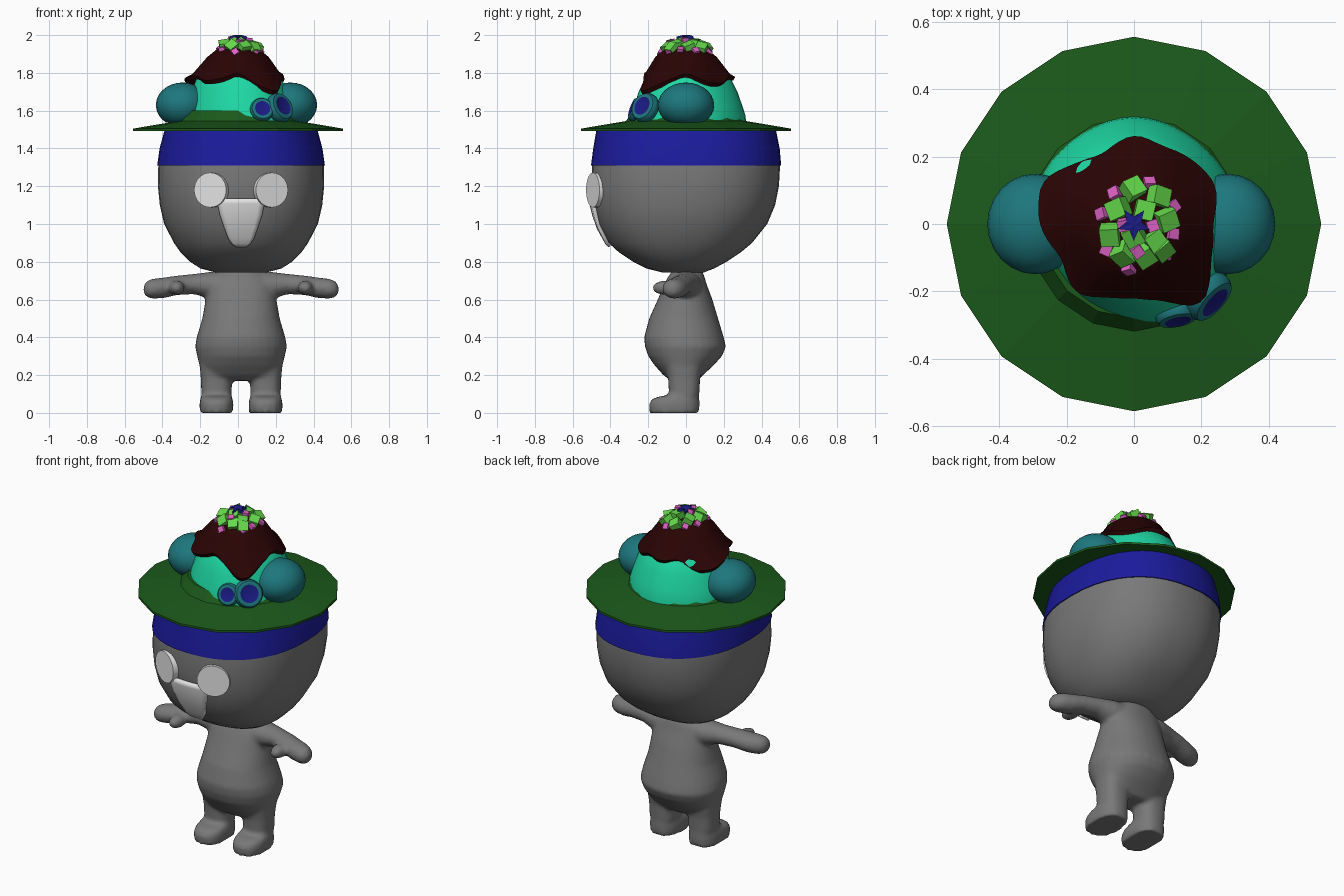
import bpy, bmesh, math, random
from mathutils import Vector, Euler

if "Cube" in bpy.data.objects:
    bpy.data.objects.remove(bpy.data.objects["Cube"])
random.seed(4)
CX = 0.016  # body and head centre line


def material(name, rgb):
    m = bpy.data.materials.new(name)
    m.diffuse_color = (*rgb, 1)
    m.use_nodes = True
    m.node_tree.nodes["Principled BSDF"].inputs["Base Color"].default_value = m.diffuse_color
    return m


GREY = material("body grey", (0.19, 0.19, 0.19))
PALE = material("pale grey", (0.78, 0.78, 0.78))
BLUE = material("deep blue", (0.011, 0.011, 0.34))
NAVY = material("berry blue", (0.011, 0.011, 0.24))
GREEN = material("dark green", (0.011, 0.1, 0.011))
MINT = material("mint", (0.013, 0.68, 0.37))
MAROON = material("maroon", (0.022, 0.001, 0.001))
TEAL = material("teal", (0.012, 0.185, 0.205))
LIME = material("lime", (0.13, 0.7, 0.07))
PINK = material("pink", (0.72, 0.12, 0.55))


def finish(name, bm, mat, smooth=60):
    bmesh.ops.recalc_face_normals(bm, faces=bm.faces)
    me = bpy.data.meshes.new(name)
    bm.to_mesh(me)
    bm.free()
    me.materials.append(mat)
    ob = bpy.data.objects.new(name, me)
    bpy.context.collection.objects.link(ob)
    if smooth:
        bpy.ops.object.select_all(action='DESELECT')
        ob.select_set(True)
        bpy.context.view_layer.objects.active = ob
        bpy.ops.object.shade_smooth_by_angle(angle=math.radians(smooth))
    return ob


def loft(bm, rings):
    vs = [[bm.verts.new(p) for p in r] for r in rings]
    n = len(vs[0])
    for a, b in zip(vs, vs[1:]):
        for i in range(n):
            bm.faces.new((a[i], a[(i + 1) % n], b[(i + 1) % n], b[i]))
    bm.faces.new(vs[0])
    bm.faces.new(vs[-1])


def ring(z, a, y0, y1, cx=0, n=32, e=2.0):
    """Horizontal superellipse from y0 to y1 with half width a."""
    pts = []
    for i in range(n):
        t = 2 * math.pi * i / n
        c, s = math.cos(t), math.sin(t)
        pts.append((cx + a * math.copysign(abs(c) ** (2 / e), c),
                    (y0 + y1) / 2 + (y1 - y0) / 2 * math.copysign(abs(s) ** (2 / e), s), z))
    return pts


def sample(table, t):
    """Linear lookup in rows whose first entry is the key."""
    for p, q in zip(table, table[1:]):
        if p[0] <= t <= q[0]:
            f = (t - p[0]) / (q[0] - p[0])
            return [u + (v - u) * f for u, v in zip(p, q)][1:]
    return table[-1][1:]


# Head: rows of height, half width, front, back
HEAD = [(0.742, 0.13, -0.12, 0.09), (0.765, 0.215, -0.21, 0.15), (0.80, 0.27, -0.28, 0.215),
        (0.85, 0.32, -0.355, 0.29), (0.90, 0.355, -0.41, 0.35), (1.0, 0.407, -0.465, 0.43),
        (1.1, 0.43, -0.492, 0.472), (1.2, 0.44, -0.502, 0.492), (1.31, 0.438, -0.497, 0.498),
        (1.4, 0.425, -0.485, 0.49), (1.5, 0.398, -0.468, 0.47)]
EXP = 2.3
bm = bmesh.new()
loft(bm, [ring(*r, cx=CX, e=EXP, n=40) for r in HEAD])
finish("head", bm, GREY, 50)

# Hat band: shell just outside the head
bm = bmesh.new()
loft(bm, [ring(z, a + 0.006, f - 0.006, b + 0.006, CX, 40, EXP) for z, a, f, b in HEAD[-3:]])
finish("hat_band", bm, BLUE, 50)


def head_front(x, z):
    a, f, b = sample(HEAD, z)
    return (f + b) / 2 - (b - f) / 2 * (1 - min(1, abs((x - CX) / a)) ** EXP) ** (1 / EXP)


# Eyes: flat discs lying on the face
for side, name in ((-1, "left_eye"), (1, "right_eye")):
    x, z = CX + side * 0.157, 1.18
    bm = bmesh.new()
    bmesh.ops.create_cone(bm, cap_ends=True, segments=28, radius1=0.092, radius2=0.092, depth=0.035)
    ob = finish(name, bm, PALE, 40)
    ob.location = (x, head_front(x, z) + 0.002, z)
    ob.rotation_euler = Vector((side * 0.42, -1, 0)).to_track_quat('Z', 'Y').to_euler()

# Nose: tapered plate that follows the face
bm = bmesh.new()
rows = []
for z, w in ((1.135, 0.12), (1.11, 0.122), (1.05, 0.11), (0.98, 0.086), (0.93, 0.068), (0.90, 0.048), (0.885, 0.024)):
    rows.append([bm.verts.new((CX + w * k / 4, head_front(CX + w * k / 4, z) - 0.008, z)) for k in range(-4, 5)])
for a, b in zip(rows, rows[1:]):
    for i in range(8):
        bm.faces.new((a[i], a[i + 1], b[i + 1], b[i]))
nose = finish("nose", bm, PALE, 50)
sol = nose.modifiers.new("thickness", 'SOLIDIFY')
sol.thickness, sol.offset = 0.022, 0

# Body: torso, legs, feet and arms fused into one skin
bm = bmesh.new()
TORSO = [(0.17, 0.15, -0.08, 0.06), (0.20, 0.20, -0.12, 0.09), (0.25, 0.22, -0.165, 0.145), (0.30, 0.232, -0.2, 0.19),
         (0.35, 0.243, -0.217, 0.212), (0.40, 0.235, -0.222, 0.20), (0.50, 0.205, -0.195, 0.17),
         (0.60, 0.188, -0.15, 0.14), (0.68, 0.178, -0.115, 0.11), (0.72, 0.155, -0.095, 0.098),
         (0.74, 0.12, -0.08, 0.09), (0.78, 0.10, -0.07, 0.08)]
loft(bm, [ring(*r, cx=CX, e=2.15) for r in TORSO])


def tube(points):
    """Round tube along x; points are x, y, z, ry, rz."""
    loft(bm, [[(x, y + ry * math.cos(k * math.pi / 8), z + rz * math.sin(k * math.pi / 8))
               for k in range(16)] for x, y, z, ry, rz in points])


for s in (-1, 1):
    lx = CX + s * 0.13
    loft(bm, [ring(*r, cx=lx, n=24, e=2.5) for r in (
        (0.0, 0.088, -0.193, 0.07), (0.05, 0.09, -0.195, 0.072), (0.072, 0.086, -0.18, 0.071),
        (0.085, 0.082, -0.15, 0.07), (0.095, 0.08, -0.09, 0.07), (0.18, 0.083, -0.095, 0.075),
        (0.26, 0.09, -0.11, 0.09))])
    tube([(CX + s * x, y, z, a, b) for x, y, z, a, b in (
        (0.08, 0.0, 0.67, 0.09, 0.085), (0.17, 0.0, 0.676, 0.078, 0.07), (0.25, -0.01, 0.682, 0.064, 0.054),
        (0.34, -0.03, 0.675, 0.064, 0.052), (0.41, -0.05, 0.662, 0.068, 0.055),
        (0.47, -0.065, 0.657, 0.062, 0.053), (0.50, -0.07, 0.655, 0.045, 0.042), (0.516, -0.072, 0.654, 0.02, 0.02))])
    # Thumb
    g = bmesh.ops.create_uvsphere(bm, u_segments=14, v_segments=10, radius=1)["verts"]
    for v in g:
        v.co = Vector((CX + s * 0.34, -0.11, 0.662)) + Vector((v.co.x * 0.042, v.co.y * 0.07, v.co.z * 0.038))
body = finish("body", bm, GREY, 0)
rm = body.modifiers.new("fuse", 'REMESH')
rm.mode, rm.voxel_size, rm.use_smooth_shade = 'VOXEL', 0.012, True
sm = body.modifiers.new("soften", 'SMOOTH')
sm.factor, sm.iterations = 0.5, 4

# Hat brim with a low crown, sixteen flat sides
bm = bmesh.new()
loft(bm, [ring(z, r, -r, r, n=16) for r, z in (
    (0.2, 1.49), (0.555, 1.492), (0.555, 1.505), (0.318, 1.545), (0.28, 1.6), (0.1, 1.61))])
finish("hat_brim", bm, GREEN, 0)

# Mint dome, pulled in at the front left
bm = bmesh.new()
rings = []
for r, z in ((0.316, 1.54), (0.312, 1.575), (0.298, 1.62), (0.27, 1.70), (0.235, 1.77), (0.165, 1.84), (0.10, 1.89), (0.02, 1.91)):
    pts = []
    for i in range(48):
        t = 2 * math.pi * i / 48
        k = r * (1 - 0.13 * max(0, math.cos(t - math.radians(228))) ** 2 - 0.025 * abs(math.cos(t)) + 0.008 * math.sin(5 * t))
        pts.append((k * math.cos(t), k * math.sin(t), z))
    rings.append(pts)
loft(bm, rings)
finish("mint_dome", bm, MINT)

# Dripping sauce: edge rows of angle, radius, height
EDGE = [(0, 0.232, 1.79), (25, 0.268, 1.74), (45, 0.258, 1.73), (70, 0.245, 1.775), (90, 0.265, 1.765),
        (115, 0.225, 1.775), (135, 0.25, 1.715), (155, 0.3, 1.73), (180, 0.28, 1.765), (205, 0.235, 1.775),
        (230, 0.268, 1.745), (250, 0.23, 1.76), (270, 0.218, 1.795), (290, 0.238, 1.735), (310, 0.315, 1.685),
        (335, 0.25, 1.745), (360, 0.232, 1.79)]
bm = bmesh.new()
rings = [[] for _ in range(7)]
for i in range(72):
    deg = i * 5
    nb = [sample(EDGE, (deg + d) % 360) for d in (-5, 0, 5)]
    r, z = (sum(c) / 3 for c in zip(*nb))
    c, s = math.cos(math.radians(deg)), math.sin(math.radians(deg))
    prof = ((r - 0.05, z + 0.01), (r - 0.012, z - 0.008), (r, z + 0.012), (r * 0.55 + 0.088, z * 0.6 + 1.84 * 0.4),
            (0.162, 1.885), (0.112, 1.925), (0.03, 1.945))
    for k, (pr, pz) in enumerate(prof):
        rings[k].append((pr * c, pr * s, pz))
loft(bm, rings)
finish("sauce", bm, MAROON)

# Side balls, flattened underneath
for s, name in ((-1, "left_ball"), (1, "right_ball")):
    bm = bmesh.new()
    bmesh.ops.create_uvsphere(bm, u_segments=24, v_segments=14, radius=1)
    for v in bm.verts:
        v.co = Vector((s * 0.285 - 0.008 + v.co.x * 0.142, v.co.y * 0.149, max(1.535, 1.63 + v.co.z * 0.119)))
    finish(name, bm, TEAL)

# Berries: cut balls with a flat rim and a blue face
for name, loc, nrm, rad in (("small_berry", (0.125, -0.262, 1.603), (0.2, -1, 0.35), 0.064),
                            ("large_berry", (0.215, -0.21, 1.612), (0.78, -0.7, 0.42), 0.081)):
    bm = bmesh.new()
    loft(bm, [ring(z * rad, r * rad, -r * rad, r * rad, n=20) for r, z in (
        (0.4, -0.75), (0.8, -0.45), (1.0, 0), (0.98, 0.25), (0.88, 0.42), (0.64, 0.47), (0.63, 0.465))])
    bm.faces.ensure_lookup_table()
    bm.faces[-1].material_index = 1
    ob = finish(name, bm, TEAL, 45)
    ob.data.materials.append(NAVY)
    ob.location = loc
    ob.rotation_euler = Vector(nrm).to_track_quat('Z', 'Y').to_euler()


# Sprinkle cubes scattered over the peak
def cubes(name, mat, size, lift, spots):
    bm = bmesh.new()
    for x, y in spots:
        vs = bmesh.ops.create_cube(bm, size=size)["verts"]
        up = Vector((x * 6, y * 6, 1)).to_track_quat('Z', 'Y').to_matrix()
        tilt = Euler((random.uniform(-0.35, 0.35), random.uniform(-0.35, 0.35), random.uniform(0, 1.5))).to_matrix()
        for v in vs:
            v.co = up @ (tilt @ v.co) + Vector((x, y, lift - 2.8 * (x * x + y * y)))
    finish(name, bm, mat, 0)


cubes("lime_cubes", LIME, 0.056, 1.957, [
    (-0.005, 0.1), (0.07, 0.08), (-0.045, 0.045), (0.03, 0.04), (0.095, 0.015), (-0.07, -0.03),
    (0.0, -0.03), (0.06, -0.05), (-0.03, -0.085), (0.03, -0.09), (0.08, -0.07)])
cubes("pink_cubes", PINK, 0.033, 1.955, [
    (0.045, 0.118), (-0.055, 0.09), (-0.092, 0.03), (0.113, 0.05), (0.112, -0.03), (-0.08, -0.075),
    (0.092, -0.085), (-0.015, -0.13)])
cubes("top_pink_cubes", PINK, 0.033, 1.978, [(0.055, -0.005), (0.01, -0.08), (-0.03, -0.002)])

# Star flower on the peak
bm = bmesh.new()
for z in (1.98, 2.0):
    star = [bm.verts.new(((0.05 if i % 2 else 0.023) * math.cos(i * math.pi / 5 + 0.3),
                          (0.05 if i % 2 else 0.023) * math.sin(i * math.pi / 5 + 0.3), z - 0.008 * (i % 2))) for i in range(10)]
    mid = bm.verts.new((0, 0, z))
    for i in range(10):
        bm.faces.new((star[i], star[(i + 1) % 10], mid))
    lower = star if z < 1.99 else lower
for i in range(10):
    bm.faces.new((lower[i], lower[(i + 1) % 10], star[(i + 1) % 10], star[i]))
finish("star_flower", bm, NAVY, 0)
